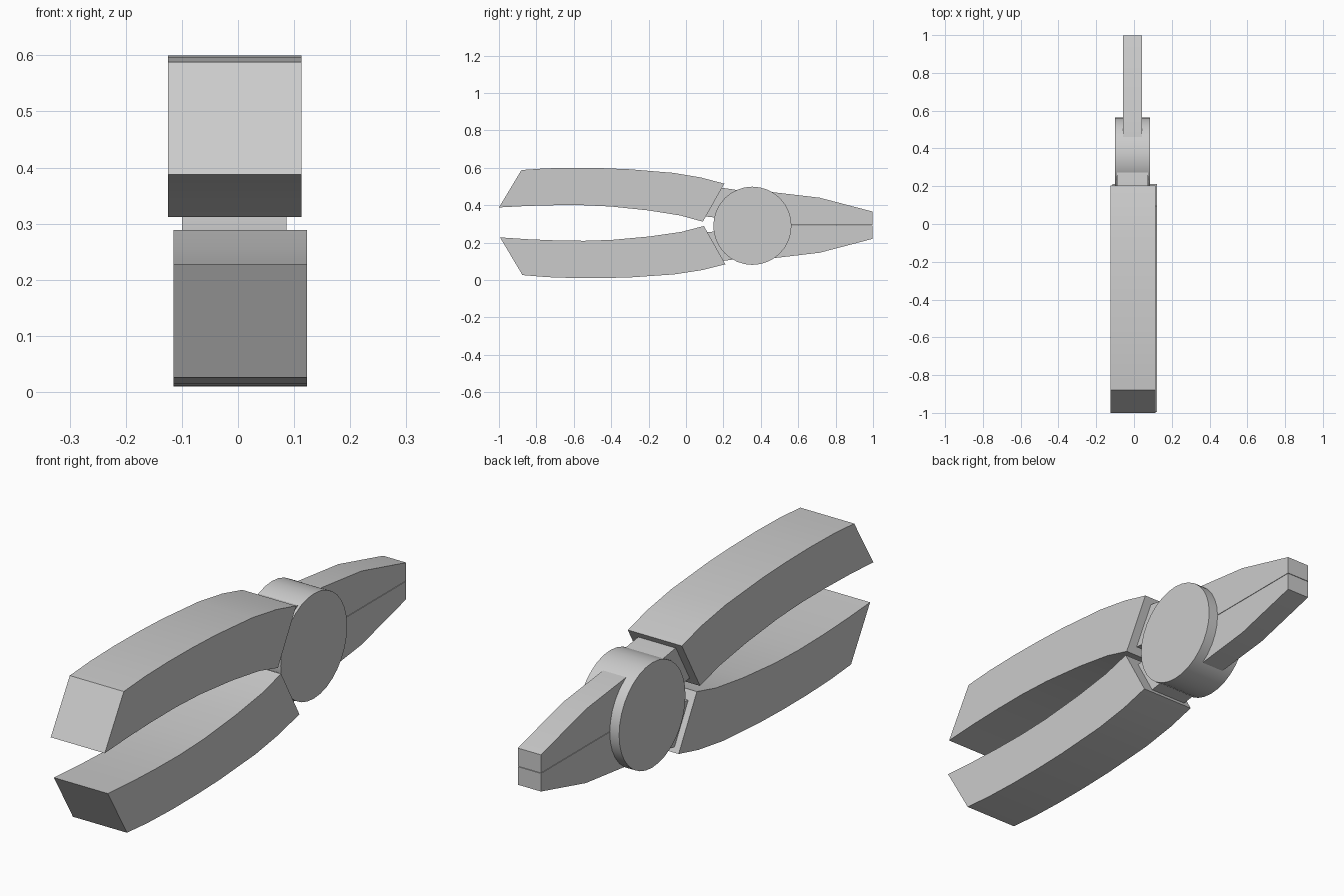
import bpy, bmesh, math

if "Cube" in bpy.data.objects:
    bpy.data.objects.remove(bpy.data.objects["Cube"])

HANDLE = [(-1.0, 0.388), (-0.88, 0.588), (-0.75, 0.597), (-0.6, 0.6), (-0.45, 0.598),
          (-0.3, 0.592), (-0.07, 0.573), (0.08, 0.548), (0.205, 0.515), (0.09, 0.312),
          (-0.03, 0.345), (-0.2, 0.372), (-0.4, 0.393), (-0.55, 0.4), (-0.7, 0.4), (-0.85, 0.396)]
TANG = [(0.16, 0.492), (0.2, 0.492), (0.36, 0.468), (0.36, 0.31), (0.06, 0.345)]
JAW = [(0.355, 0.478), (0.47, 0.469), (0.715, 0.44), (0.997, 0.366), (0.997, 0.294), (0.355, 0.294)]


def extrude(name, profile, x0, x1):
    """Solid made from a (y, z) outline swept along x."""
    bm = bmesh.new()
    face = bm.faces.new([bm.verts.new((x0, y, z)) for y, z in profile])
    new = bmesh.ops.extrude_face_region(bm, geom=[face])["geom"]
    bmesh.ops.translate(bm, vec=(x1 - x0, 0, 0),
                        verts=[v for v in new if isinstance(v, bmesh.types.BMVert)])
    bmesh.ops.recalc_face_normals(bm, faces=bm.faces)
    mesh = bpy.data.meshes.new(name)
    bm.to_mesh(mesh)
    bm.free()
    ob = bpy.data.objects.new(name, mesh)
    bpy.context.collection.objects.link(ob)
    bpy.ops.object.select_all(action='DESELECT')
    ob.select_set(True)
    bpy.context.view_layer.objects.active = ob
    bpy.ops.object.shade_smooth_by_angle(angle=math.radians(25))
    return ob


def flip(profile, level, tilt=0.0):
    """Outline of the lower half: mirrored in z and opened by a slight tilt."""
    return [(y + tilt * 0.4, level - z - tilt * y) for y, z in profile]


# Handle grips
extrude("upper_handle", HANDLE, -0.125, 0.113)
extrude("lower_handle", flip(HANDLE, 0.602, 0.014), -0.115, 0.123)

# Metal necks joining the grips to the pivot
extrude("upper_neck", TANG, -0.09, 0.075)
extrude("lower_neck", flip(TANG, 0.594), -0.09, 0.075)

# Pivot disc
SIDES = 32
disc = [(0.355 + 0.209 * math.cos(2 * math.pi * i / SIDES),
         0.29 + 0.209 * math.sin(2 * math.pi * i / SIDES)) for i in range(SIDES)]
extrude("pivot_disc", disc, -0.1, 0.086)

# Jaws, with a fine gap between them
extrude("upper_jaw", JAW, -0.059, 0.043)
extrude("lower_jaw", flip(JAW, 0.586), -0.059, 0.043)
